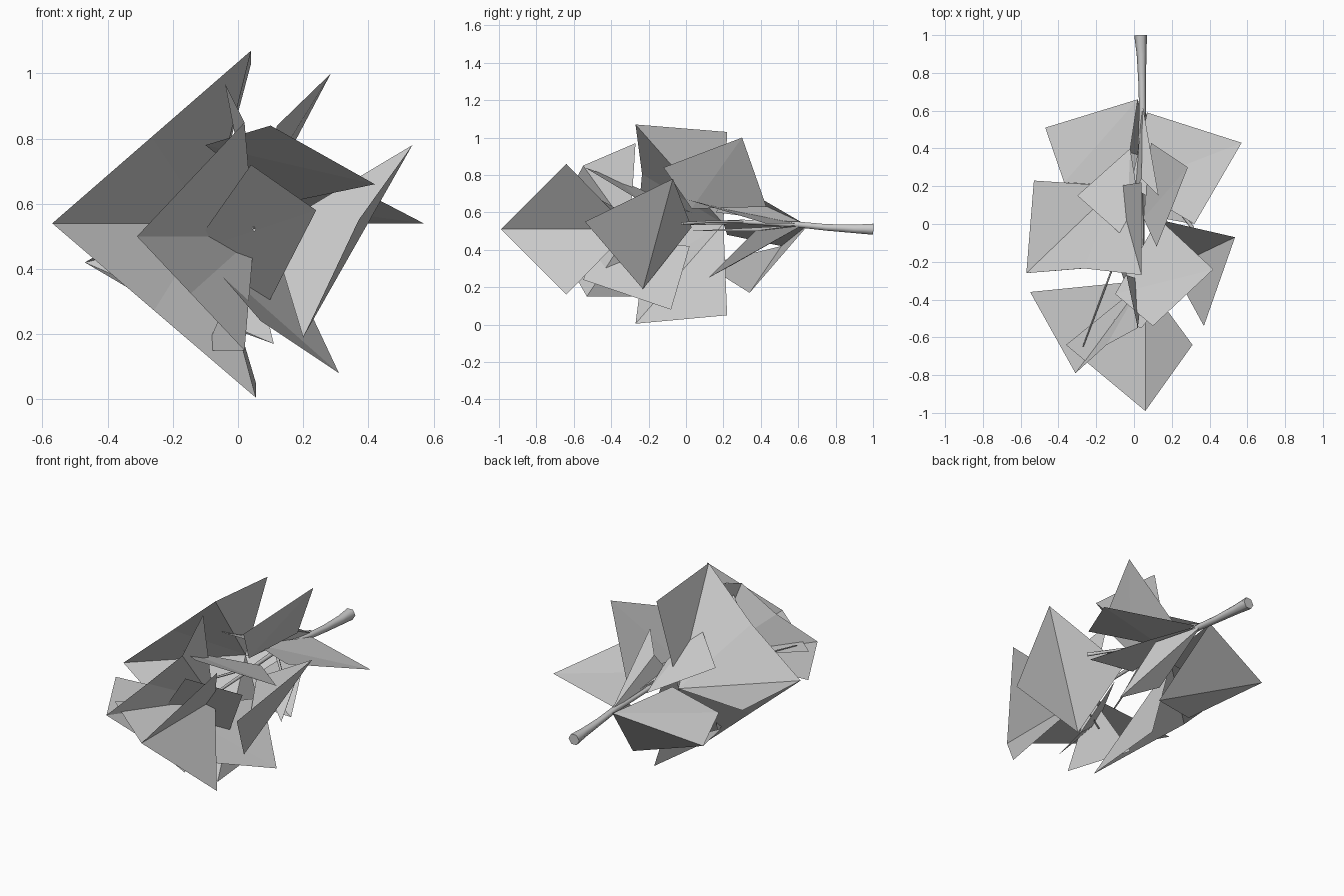
import bpy
from mathutils import Vector

if "Cube" in bpy.data.objects:
    bpy.data.objects.remove(bpy.data.objects["Cube"])


def mesh_object(name, verts, faces):
    me = bpy.data.meshes.new(name)
    me.from_pydata(verts, [], faces)
    me.update()
    ob = bpy.data.objects.new(name, me)
    bpy.context.collection.objects.link(ob)
    return ob


def folded_spray(name, tip, up, down, heart):
    """Foliage card folded along its tip edge and pinched at a heart point."""
    verts = [tip[0], tip[1], heart]
    faces = [(0, 2, 1)]
    for side in (up, down):
        n = len(verts)
        mid = (Vector(tip[0]) + Vector(side[0])) / 2 + Vector((0, .03, 0))
        verts += [tuple(mid), side[0], side[1]]
        faces += [(0, n, 2), (n, n + 1, 2), (n + 1, n + 2, 2)]
    return mesh_object(name, verts, faces)


def star_spray(name, tip, base, arms):
    """Half cards standing around a shared tip-to-base axis."""
    verts = [tip, base] + arms
    return mesh_object(name, verts, [(0, i + 2, 1) for i in range(len(arms))])


def flat_spray(name, corners):
    """Single four-cornered foliage card."""
    return mesh_object(name, corners, [(0, 1, 2), (0, 2, 3)])


def tube(name, points):
    """Tapered twig through (x, y, z, radius) points."""
    cu = bpy.data.curves.new(name, 'CURVE')
    cu.dimensions = '3D'
    cu.bevel_depth = 1
    cu.bevel_resolution = 1
    cu.use_fill_caps = True
    sp = cu.splines.new('POLY')
    sp.points.add(len(points) - 1)
    for p, (x, y, z, r) in zip(sp.points, points):
        p.co = (x, y, z, 1)
        p.radius = r
    ob = bpy.data.objects.new(name, cu)
    bpy.context.collection.objects.link(ob)
    return ob


# Branch and side twigs
tube("branch", [(.035, 1, .51, .034), (.04, .9, .512, .026), (.043, .75, .52, .02),
                (.045, .6, .535, .018), (.03, .3, .55, .013), (.04, 0, .54, .01),
                (.05, -.5, .52, .005)])
tube("right_twig", [(.04, .3, .55, .009), (.2, .12, .55, .007), (.31, -.02, .54, .01)])
tube("left_twig", [(.03, .1, .54, .008), (-.12, -.25, .53, .005), (-.27, -.65, .52, .003)])

# Large folded sprays: left and front left
folded_spray("left_foliage",
             [(-.57, -.26, .54), (-.53, .23, .54)],
             [(.04, -.27, 1.07), (.04, .22, 1.03)],
             [(.055, -.27, .005), (.055, .22, .05)], (-.09, .2, .54))
folded_spray("front_left_foliage",
             [(-.31, -.79, .5), (-.55, -.36, .5)],
             [(.02, -.55, .85), (-.04, -.27, .97)],
             [(.02, -.53, .15), (-.1, -.15, .15)], (.05, -.3, .5))

# Three-armed spray at the tip
star_spray("tip_foliage", (.06, -.99, .51), (.06, -.3, .51),
           [(-.36, -.64, .51), (.31, -.64, .86), (.31, -.64, .16)])

# Smaller flat sprays
CARDS = {
    "back_right_foliage": [(.57, .43, .54), (.07, .59, .54), (-.02, .2, .62), (.32, 0, .67)],
    "back_left_foliage": [(-.47, .51, .42), (.02, .66, .54), (.11, .34, .17), (-.3, .1, .32)],
    "back_left_inner_foliage": [(.02, .66, .54), (-.47, .51, .42), (-.37, .22, .48), (-.05, .2, .54)],
    "right_foliage": [(.535, -.07, .78), (.37, -.54, .55), (.2, -.23, .19), (.1, .03, .52)],
    "upper_right_foliage": [(.285, .3, 1.0), (.12, -.12, .84), (.05, .03, .62), (.09, .43, .63)],
    "upper_left_foliage": [(-.02, .4, .57), (-.3, .15, .70), (-.04, -.08, .79), (.02, .15, .66)],
    "upper_front_foliage": [(.42, -.24, .66), (.1, -.54, .84), (-.1, -.37, .78), (.13, .03, .6)],
    "lower_front_foliage": [(.31, -.08, .08), (.07, -.55, .24), (-.12, -.45, .46), (.15, .02, .42)],
    "lower_right_foliage": [(.05, .62, .53), (.16, .37, .5), (.2, .12, .25), (.03, .25, .32)],
    "back_under_foliage": [(.07, .59, .53), (.2, .37, .5), (.31, 0, .5), (.05, .05, .5)],
    "inner_front_foliage": [(-.15, -.5, .45), (.04, -.55, .72), (.24, -.3, .58), (.07, -.2, .25)],
    "back_top_foliage": [(.045, .63, .54), (0, .16, .6), (.04, .24, .72), (.13, .15, .82)],
}
for name, corners in CARDS.items():
    flat_spray(name, corners)
